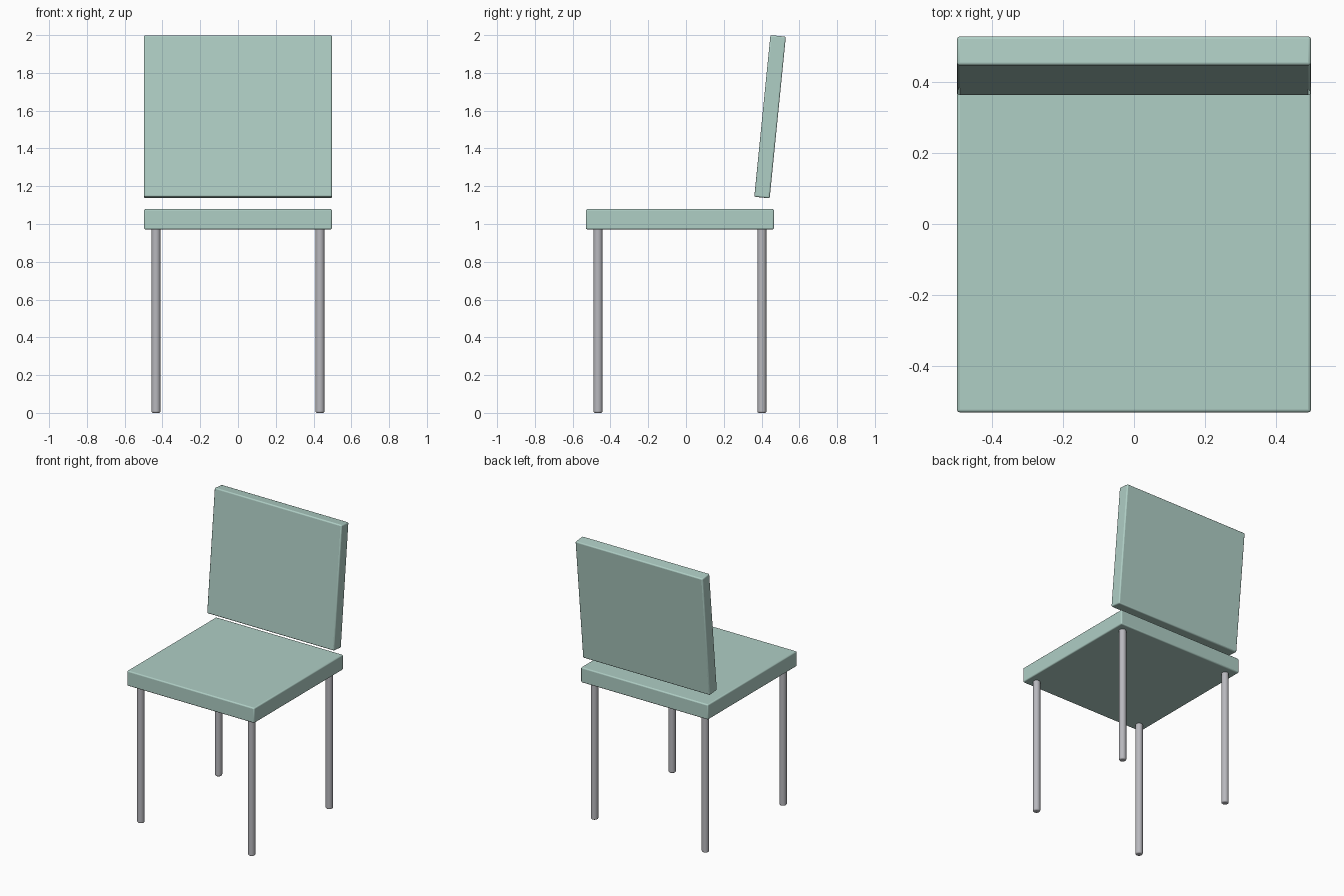
import bpy
import math

cube = bpy.data.objects.get("Cube")
if cube:
    bpy.data.objects.remove(cube, do_unlink=True)


def make_material(name, colour, roughness, metallic=0.0):
    mat = bpy.data.materials.new(name)
    mat.use_nodes = True
    mat.diffuse_color = colour
    shader = mat.node_tree.nodes["Principled BSDF"]
    shader.inputs["Base Color"].default_value = colour
    shader.inputs["Roughness"].default_value = roughness
    shader.inputs["Metallic"].default_value = metallic
    return mat


def finish(obj, name, mat, bevel):
    """Name and colour a part, then round its hard edges."""
    obj.name = name
    obj.data.name = name
    obj.data.materials.append(mat)
    bpy.ops.object.shade_smooth_by_angle(angle=math.radians(35))
    mod = obj.modifiers.new("Rounded edges", "BEVEL")
    mod.width = bevel
    mod.segments = 3
    mod.limit_method = "ANGLE"
    mod.angle_limit = math.radians(40)
    return obj


def panel(name, size, location, tilt=0.0):
    bpy.ops.mesh.primitive_cube_add(size=1, location=location)
    obj = bpy.context.object
    obj.scale = size
    bpy.ops.object.transform_apply(location=False, rotation=False, scale=True)
    obj.rotation_euler.x = tilt
    return finish(obj, name, pale_green, 0.008)


def leg(name, x, y):
    bpy.ops.mesh.primitive_cylinder_add(
        vertices=32, radius=LEG_RADIUS, depth=LEG_HEIGHT,
        location=(x, y, LEG_HEIGHT / 2))
    return finish(bpy.context.object, name, grey, 0.008)


pale_green = make_material("pale_green", (0.43, 0.62, 0.56, 1), 0.6)
grey = make_material("grey", (0.48, 0.48, 0.51, 1), 0.4)

WIDTH = 0.996
SEAT_Y = -0.032
LEG_HEIGHT = 0.975
LEG_RADIUS = 0.024
LEG_OFFSET = 0.434

# Square seat and leaning backrest, with an open gap between them
panel("seat", (WIDTH, WIDTH, 0.107), (0, SEAT_Y, 1.025))
panel("backrest", (WIDTH, 0.082, 0.86), (0, 0.445, 1.568), math.radians(-5.7))

# Four straight legs under the seat corners
for side, sx in (("left", 1), ("right", -1)):
    for end, sy in (("front", -1), ("back", 1)):
        leg(f"{end}_{side}_leg", sx * LEG_OFFSET, SEAT_Y + sy * LEG_OFFSET)
